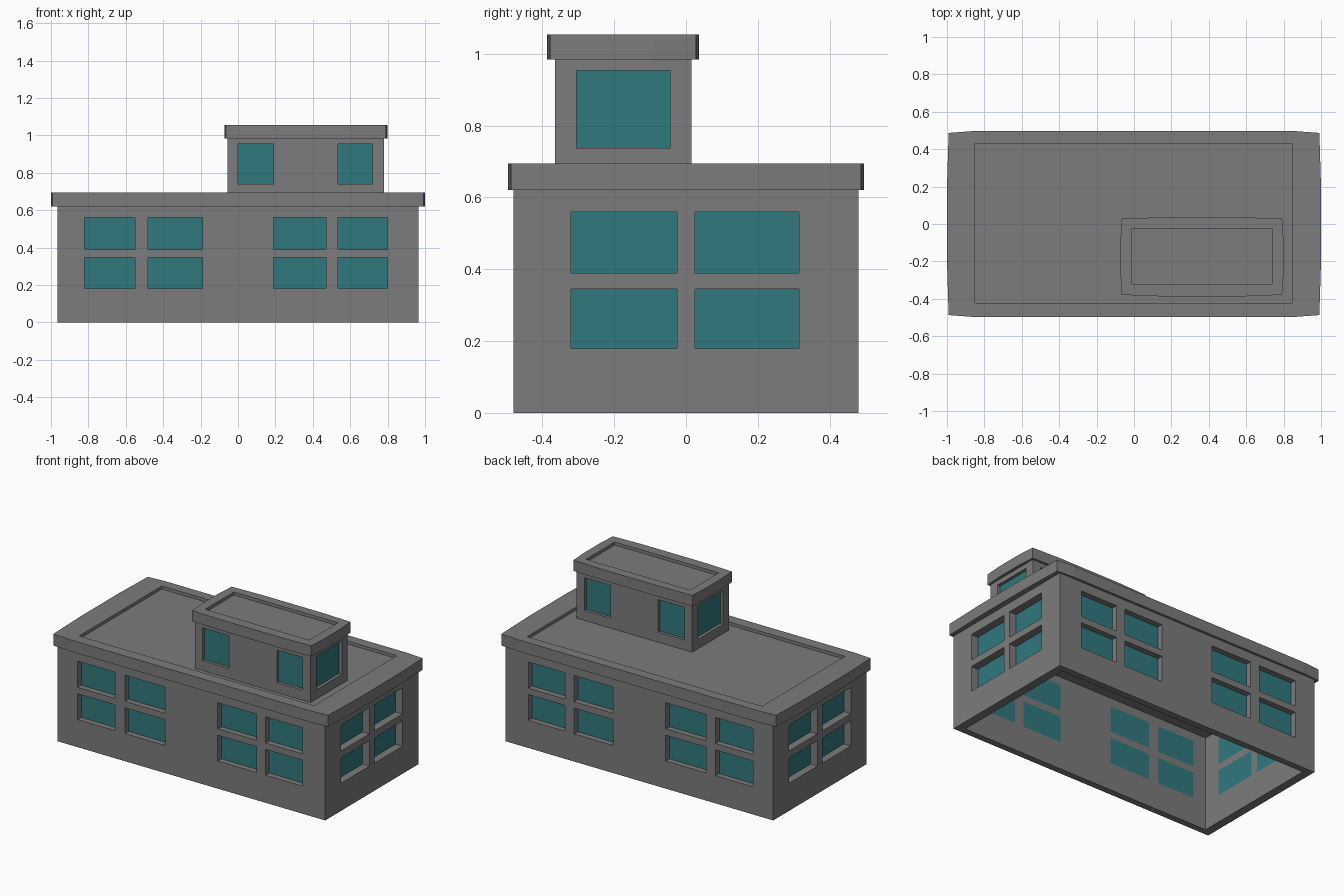
import bpy, bmesh

if "Cube" in bpy.data.objects:
    bpy.data.objects.remove(bpy.data.objects["Cube"])

glass = bpy.data.materials.new("window_teal")
glass.diffuse_color = (0.03, 0.19, 0.21, 1)
glass.use_nodes = True
glass.node_tree.nodes["Principled BSDF"].inputs["Base Color"].default_value = glass.diffuse_color
wall_grey = bpy.data.materials.new("dark_grey")
wall_grey.diffuse_color = (0.2, 0.2, 0.2, 1)
wall_grey.use_nodes = True
wall_grey.node_tree.nodes["Principled BSDF"].inputs["Base Color"].default_value = wall_grey.diffuse_color


def make(name, bm, mat):
    bmesh.ops.recalc_face_normals(bm, faces=bm.faces)
    me = bpy.data.meshes.new(name)
    bm.to_mesh(me)
    bm.free()
    ob = bpy.data.objects.new(name, me)
    bpy.context.collection.objects.link(ob)
    me.materials.append(mat)
    return ob


def boxes(name, blocks, mat=wall_grey):
    """One object from boxes given as (x range, y range, z range)."""
    bm = bmesh.new()
    for rng in blocks:
        vs = bmesh.ops.create_cube(bm, size=1)["verts"]
        for v in vs:
            v.co = [(a + b) / 2 + c * (b - a) for (a, b), c in zip(rng, v.co)]
    return make(name, bm, mat)


def cut(ob, blocks):
    cutter = boxes("cutter", blocks)
    cutter.hide_render = True
    mod = ob.modifiers.new("cut", 'BOOLEAN')
    mod.operation, mod.solver, mod.object = 'DIFFERENCE', 'EXACT', cutter
    bpy.context.view_layer.objects.active = ob
    bpy.ops.object.modifier_apply(modifier=mod.name)
    bpy.data.objects.remove(cutter)


def storey(name, x, y, z, wx, wy, front_cols, side_cols, front_rows, side_rows):
    """Hollow walls open below, with windows on all four sides."""
    (x0, x1), (y0, y1), (z0, z1) = x, y, z
    ob = boxes(name + "_walls", [(x, y, z)])
    cut(ob, [((x0 + wx, x1 - wx), (y0 + wy, y1 - wy), (z0 - 0.1, z1 - 0.01))])
    cut(ob, [(c, (y0 - 0.1, y1 + 0.1), r) for c in front_cols for r in front_rows])
    cut(ob, [((x0 - 0.1, x1 + 0.1), c, r) for c in side_cols for r in side_rows])
    t = 0.005
    panes = []
    for ya in (y0 + wy - t, y1 - wy):
        panes += [(c, (ya, ya + t), r) for c in front_cols for r in front_rows]
    for xa in (x0 + wx - t, x1 - wx):
        panes += [((xa, xa + t), c, r) for c in side_cols for r in side_rows]
    boxes(name + "_window_glass", panes, glass)


def roof(name, x, y, z, bow, fx, fy, recess):
    """Slab with slightly bowed edges and a shallow sunken top."""
    cx, cy = sum(x) / 2, sum(y) / 2
    hx, hy = (x[1] - x[0]) / 2, (y[1] - y[0]) / 2
    q = [(hx, hy * fy), (hx - bow, hy - bow), (hx * fx, hy)]
    pts = q + [(-a, b) for a, b in q[::-1]]
    pts += [(-a, -b) for a, b in pts]
    bm = bmesh.new()
    f = bm.faces.new([bm.verts.new((cx + a, cy + b, z[0])) for a, b in pts])
    up = bmesh.ops.extrude_face_region(bm, geom=[f])["geom"]
    for v in up:
        if isinstance(v, bmesh.types.BMVert):
            v.co.z = z[1]
    ob = make(name, bm, wall_grey)
    cut(ob, [(*recess, (z[1] - 0.02, z[1] + 0.1))])


# main building
storey("main", (-0.965, 0.965), (-0.48, 0.48), (0, 0.625), 0.055, 0.042,
       [(-0.82, -0.55), (-0.48, -0.19), (0.19, 0.47), (0.535, 0.80)],
       [(-0.32, -0.025), (0.025, 0.315)],
       [(0.18, 0.348), (0.39, 0.56)], [(0.18, 0.345), (0.39, 0.56)])
roof("main_roof", (-1, 1), (-0.496, 0.496), (0.62, 0.695), 0.009, 0.87, 0.4,
     ((-0.85, 0.845), (-0.422, 0.43)))

# rooftop room
storey("upper_room", (-0.055, 0.78), (-0.365, 0.015), (0.67, 0.99), 0.025, 0.025,
       [(0.0, 0.19), (0.535, 0.72)], [(-0.305, -0.045)],
       [(0.74, 0.953)], [(0.737, 0.953)])
roof("upper_roof", (-0.073, 0.80), (-0.387, 0.036), (0.984, 1.054), 0.008, 0.5, 0.4,
     ((-0.012, 0.738), (-0.32, -0.025)))
